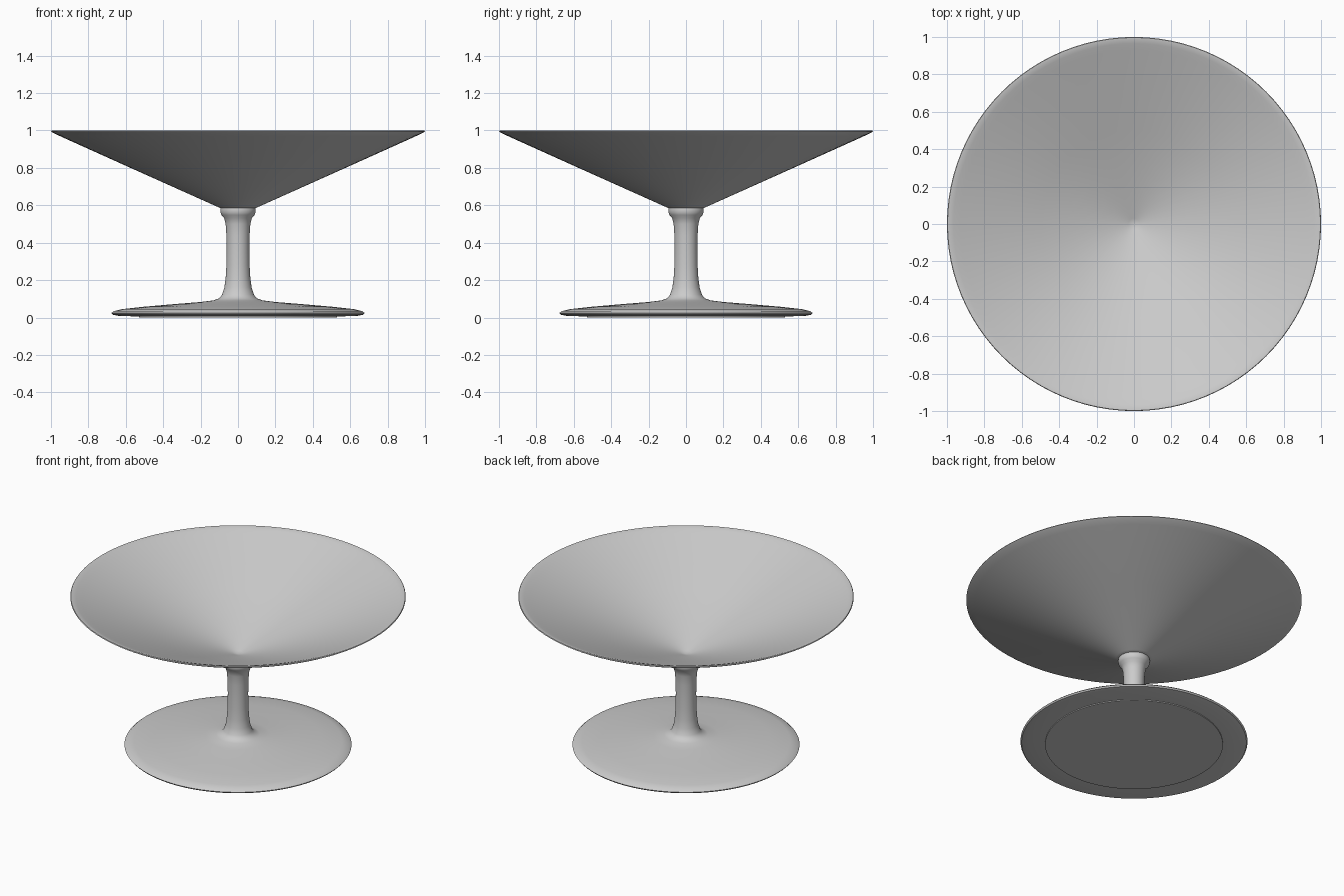
import bpy
import math

cube = bpy.data.objects.get("Cube")
if cube:
    bpy.data.objects.remove(cube, do_unlink=True)

# One plain light grey for every part
grey = bpy.data.materials.new("light_grey")
grey.use_nodes = True
colour = (0.6, 0.6, 0.6, 1)
grey.diffuse_color = colour
grey.node_tree.nodes["Principled BSDF"].inputs["Base Color"].default_value = colour


def lathe(name, profile, sides=96):
    """Spin an (r, z) profile, listed from bottom to top along the outside."""
    verts, rings, faces = [], [], []
    for r, z in profile:
        start = len(verts)
        if r == 0:
            verts.append((0, 0, z))
            rings.append([start] * sides)
        else:
            for i in range(sides):
                a = math.tau * i / sides
                verts.append((r * math.cos(a), r * math.sin(a), z))
            rings.append(list(range(start, start + sides)))
    for low, high in zip(rings, rings[1:]):
        for i in range(sides):
            j = (i + 1) % sides
            corners = [low[i], low[j], high[j], high[i]]
            faces.append(list(dict.fromkeys(corners)))
    mesh = bpy.data.meshes.new(name)
    mesh.from_pydata(verts, [], faces)
    mesh.materials.append(grey)
    obj = bpy.data.objects.new(name, mesh)
    bpy.context.collection.objects.link(obj)
    bpy.ops.object.select_all(action="DESELECT")
    obj.select_set(True)
    bpy.context.view_layer.objects.active = obj
    bpy.ops.object.shade_smooth_by_angle(angle=math.radians(40))
    return obj


# Conical bowl: outer wall, thin rounded rim, inner wall
lathe("bowl", [
    (0, 0.585), (0.095, 0.585), (0.11, 0.592), (0.55, 0.789), (0.95, 0.969),
    (0.99, 0.988), (1.0, 0.995), (0.997, 1.0), (0.985, 0.999),
    (0.965, 0.992), (0.93, 0.978), (0.5, 0.802), (0.03, 0.625), (0, 0.618),
])

# Stem with flared foot and collar, running into the disc base
lathe("pedestal", [
    (0, 0.005), (0.52, 0.005), (0.64, 0.009), (0.67, 0.015), (0.677, 0.024),
    (0.665, 0.034), (0.62, 0.045), (0.5, 0.058), (0.35, 0.071), (0.2, 0.083),
    (0.13, 0.092), (0.1, 0.103), (0.085, 0.122), (0.073, 0.16),
    (0.066, 0.21), (0.062, 0.28), (0.061, 0.36), (0.062, 0.44),
    (0.066, 0.5), (0.074, 0.532), (0.088, 0.548), (0.093, 0.56),
    (0.095, 0.575), (0.093, 0.585), (0.08, 0.59), (0, 0.59),
])

# Low foot pad under the base
lathe("foot_pad", [(0, 0), (0.53, 0), (0.53, 0.008), (0, 0.008)])
